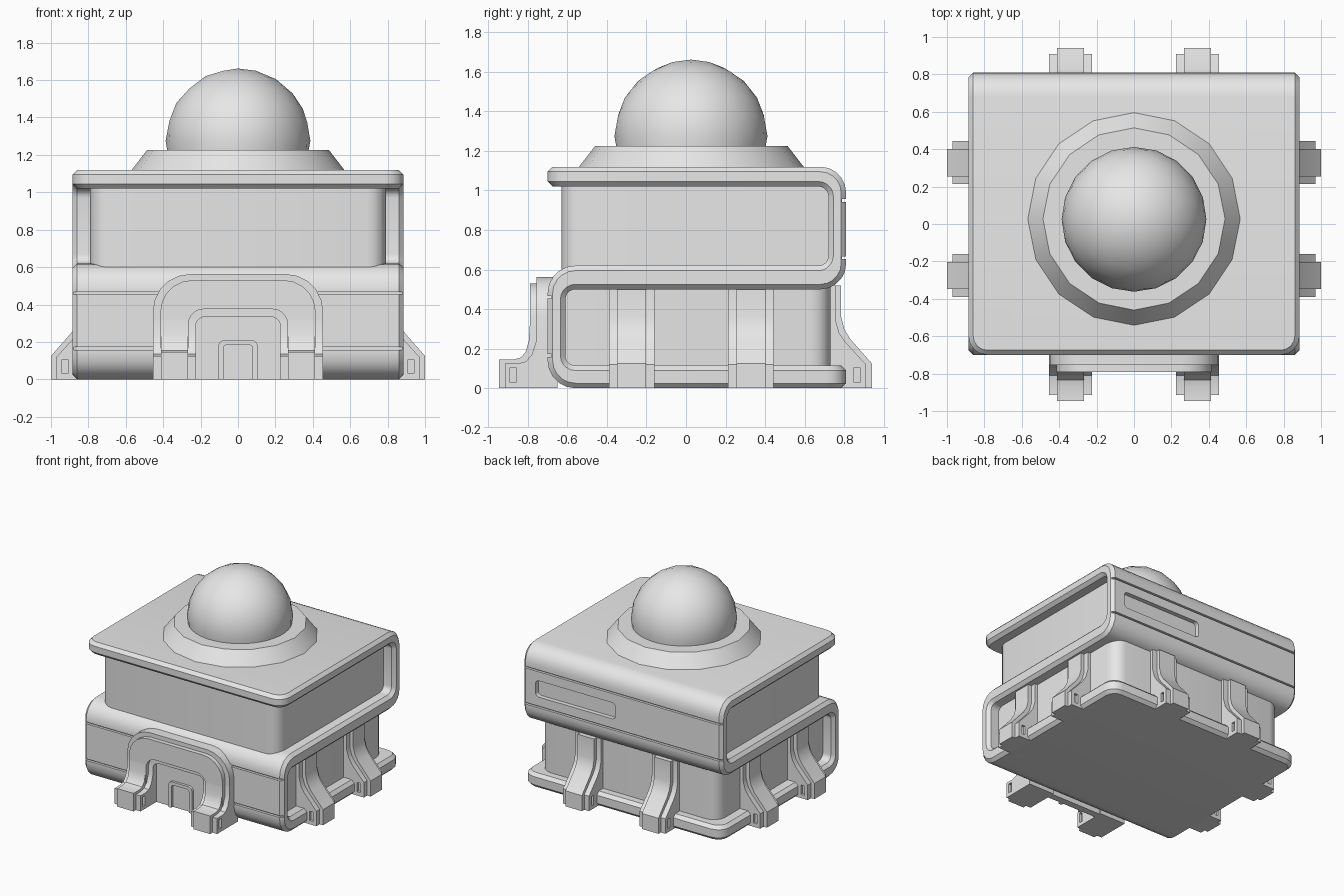
import bpy, bmesh, math
from mathutils import Vector, Matrix

if "Cube" in bpy.data.objects:
    bpy.data.objects.remove(bpy.data.objects["Cube"])

grey = bpy.data.materials.new("plain grey")
grey.use_nodes = True
grey.diffuse_color = (0.8, 0.8, 0.8, 1)
grey.node_tree.nodes["Principled BSDF"].inputs["Base Color"].default_value = (0.8, 0.8, 0.8, 1)


def rounded(points, steps=5):
    """Replace each (a, b, r) corner of an outline by an arc of radius r."""
    out = []
    for i, p in enumerate(points):
        here = Vector(p[:2])
        if len(p) == 2:
            out.append(here)
            continue
        d1 = (Vector(points[i - 1][:2]) - here).normalized()
        d2 = (Vector(points[(i + 1) % len(points)][:2]) - here).normalized()
        centre = here + (d1 + d2) * p[2]
        for k in range(steps + 1):
            t = math.pi / 2 * k / steps
            out.append(centre - (d2 * math.cos(t) + d1 * math.sin(t)) * p[2])
    return out


def make(name, bm):
    bmesh.ops.recalc_face_normals(bm, faces=bm.faces[:])
    mesh = bpy.data.meshes.new(name)
    bm.to_mesh(mesh)
    bm.free()
    mesh.materials.append(grey)
    obj = bpy.data.objects.new(name, mesh)
    bpy.context.collection.objects.link(obj)
    return obj


def prism(name, outline, axis, lo, hi, corner_test=None, radius=0.1):
    """Extrude an outline along x (outline in y, z) or y (outline in x, z)."""
    bm = bmesh.new()
    place = (lambda a, b: (lo, a, b)) if axis == "x" else (lambda a, b: (a, lo, b))
    face = bm.faces.new([bm.verts.new(place(*p)) for p in rounded(outline)])
    new = bmesh.ops.extrude_face_region(bm, geom=[face])["geom"]
    move = Vector((hi - lo, 0, 0) if axis == "x" else (0, hi - lo, 0))
    bmesh.ops.translate(bm, verts=[g for g in new if isinstance(g, bmesh.types.BMVert)], vec=move)
    bmesh.ops.recalc_face_normals(bm, faces=bm.faces[:])
    if corner_test:
        edges = [e for e in bm.edges
                 if (e.verts[0].co - e.verts[1].co).xy.length < 1e-4
                 and corner_test((e.verts[0].co + e.verts[1].co) / 2)]
        bmesh.ops.bevel(bm, geom=edges, offset=radius, offset_type="OFFSET",
                        segments=4, profile=0.5, affect="EDGES")
    return make(name, bm)


def rect(a0, a1, b0, b1, r=None):
    pts = [(a0, b0), (a1, b0), (a1, b1), (a0, b1)]
    return [p + (r,) for p in pts] if r else pts


def activate(obj):
    bpy.ops.object.select_all(action="DESELECT")
    obj.select_set(True)
    bpy.context.view_layer.objects.active = obj


def cut(obj, cutters):
    for c in cutters:
        c.hide_render = True
        mod = obj.modifiers.new("cut", "BOOLEAN")
        mod.operation = "DIFFERENCE"
        mod.object = c
        activate(obj)
        bpy.ops.object.modifier_apply(modifier=mod.name)
        bpy.data.objects.remove(c)


def smooth(obj):
    activate(obj)
    bpy.ops.object.shade_smooth_by_angle(angle=math.radians(30))


# S-shaped shell seen from the side, with rounded free corners
W = 0.885
shell = prism("folded_shell", [
    (-0.70, 1.12), (0.81, 1.12, 0.13), (0.81, 0.50, 0.13), (-0.61, 0.50, 0.05),
    (-0.61, 0.115, 0.05), (0.81, 0.115), (0.81, 0), (-0.70, 0, 0.14),
    (-0.70, 0.62, 0.14), (0.72, 0.62, 0.05), (0.72, 1.02, 0.05), (-0.70, 1.02)],
    "x", -W, W,
    lambda m: (m.y < -0.69 and m.z > 1) or (m.y > 0.8 and m.z < 0.12))
bevel = shell.modifiers.new("rim", "BEVEL")
bevel.width = 0.025
bevel.segments = 1
bevel.limit_method = "ANGLE"
bevel.angle_limit = math.radians(40)
bevel.use_clamp_overlap = False
activate(shell)
bpy.ops.object.modifier_apply(modifier=bevel.name)

# Panel seams at front and back, and the long slot at the back
cutters = [prism("seam_cutter", rect(y - 0.02, y + 0.02, z - 0.007, z + 0.007), "x", -1, 1)
           for y, z in ((-0.70, 0.46), (-0.70, 0.165), (0.81, 0.95), (0.81, 0.66))]
cutters.append(prism("slot_cutter", rect(0.06, 0.77, 0.74, 0.87, 0.03), "y", 0.775, 0.9))
cut(shell, cutters)
smooth(shell)

# Upper and lower rooms
smooth(prism("upper_room", rect(-0.63, 0.75, 0.58, 1.05), "x", -0.79, 0.79, lambda m: m.y < 0))
smooth(prism("lower_room", rect(-0.64, 0.73, 0.08, 0.54), "x", -0.79, 0.79, lambda m: m.y > 0))

# Roof collar and dome
bm = bmesh.new()
bmesh.ops.create_cone(bm, cap_ends=True, segments=16, radius1=0.572, radius2=0.487, depth=0.11,
                      matrix=Matrix.Translation((0, 0.027, 1.17)))
smooth(make("roof_collar", bm))
bm = bmesh.new()
bmesh.ops.create_icosphere(bm, subdivisions=3, radius=0.387,
                           matrix=Matrix.Translation((0, 0.025, 1.275)))
bmesh.ops.bisect_plane(bm, geom=bm.verts[:] + bm.edges[:] + bm.faces[:], plane_co=(0, 0, 1.2),
                       plane_no=(0, 0, 1), clear_inner=True)
smooth(make("dome", bm))


# Doorway arch, panel and small door frame
def arch(name, w, h, r, w2, h2, r2, front):
    smooth(prism(name, [(-w, 0), (-w, h, r), (w, h, r), (w, 0), (w2, 0),
                        (w2, h2, r2), (-w2, h2, r2), (-w2, 0)], "y", front, -0.66))


arch("arch_shoulder", 0.455, 0.563, 0.2, 0.23, 0.335, 0.06, -0.755)
arch("arch_band", 0.415, 0.53, 0.17, 0.265, 0.375, 0.08, -0.79)
prism("door_panel", rect(-0.24, 0.24, 0, 0.345), "y", -0.715, -0.66)
arch("small_door_frame", 0.105, 0.21, 0.035, 0.078, 0.185, 0.02, -0.735)


# Legs: a wide body with a narrower raised rail, profile in (outward, height)
def leg_parts(name, body, rail, tip):
    parts = []
    for part, profile, half in (("body", body, 0.115), ("rail", rail, 0.073)):
        obj = prism(name + "_" + part, [(-o, z) for o, z in profile] + [(0.05, 0), (0.05, profile[0][1])],
                    "x", -half, half)
        if part == "body":
            cut(obj, [prism("notch_cutter", rect(-tip - 0.015, -tip + 0.015, 0.03, 0.105),
                            "x", s * 0.095, s * 0.15) for s in (-1, 1)])
        smooth(obj)
        parts.append(obj)
    return parts


def place(parts, spots):
    for i, (x, y, turn) in enumerate(spots):
        for part in parts:
            obj = part if i == 0 else part.copy()
            if i:
                bpy.context.collection.objects.link(obj)
            obj.location = (x, y, 0)
            obj.rotation_euler.z = math.radians(turn)


wall_leg = leg_parts(
    "wall_leg",
    [(0.025, 0.52), (0.025, 0.35), (0.045, 0.28), (0.075, 0.235), (0.18, 0.12), (0.18, 0)],
    [(0.055, 0.52), (0.055, 0.36), (0.07, 0.30), (0.1, 0.25), (0.21, 0.125), (0.21, 0)], 0.135)
place(wall_leg, [(s * 0.79, y, s * 90) for s in (1, -1) for y in (-0.275, 0.328)]
      + [(s * 0.34, 0.73, 180) for s in (1, -1)])

front_leg = leg_parts(
    "front_leg",
    [(0.055, 0.32), (0.06, 0.23), (0.08, 0.17), (0.11, 0.135), (0.15, 0.125), (0.215, 0.125), (0.215, 0)],
    [(0.09, 0.32), (0.095, 0.24), (0.11, 0.185), (0.135, 0.155), (0.17, 0.145), (0.245, 0.145), (0.245, 0)],
    0.175)
place(front_leg, [(s * 0.34, -0.70, 0) for s in (1, -1)])
